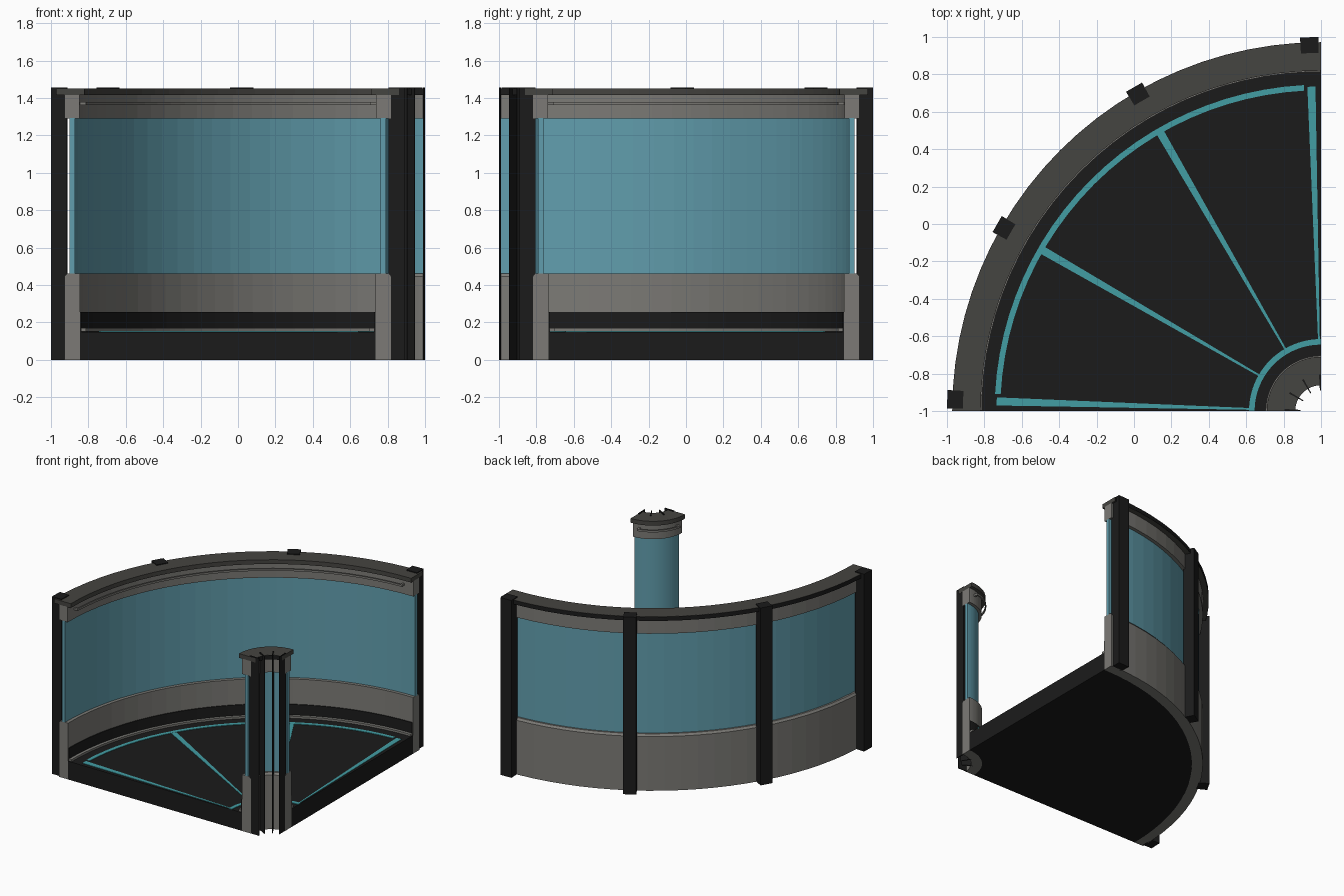
import bpy, bmesh, math

if "Cube" in bpy.data.objects:
    bpy.data.objects.remove(bpy.data.objects["Cube"])

CX, CY = 1.0, -1.0      # pivot corner of the quarter circle
MIRROR = 2.11           # inner wall radius = MIRROR - outer wall radius


def material(name, rgb):
    m = bpy.data.materials.new(name)
    m.diffuse_color = (*rgb, 1)
    m.use_nodes = True
    m.node_tree.nodes["Principled BSDF"].inputs["Base Color"].default_value = m.diffuse_color
    return m


BLACK = material("black", (0.011, 0.011, 0.011))
DARK = material("dark_grey", (0.06, 0.058, 0.052))
GREY = material("warm_grey", (0.2, 0.195, 0.18))
GLASS = material("blue_glass", (0.12, 0.34, 0.42))
TEAL = material("teal", (0.055, 0.34, 0.37))


def sweep(name, profile, mat, a0=90, a1=180, n=24):
    """Sweep a closed (radius, z) profile around the pivot corner."""
    bm = bmesh.new()
    rings = []
    for i in range(n + 1):
        a = math.radians(a0 + (a1 - a0) * i / n)
        rings.append([bm.verts.new((CX + r * math.cos(a), CY + r * math.sin(a), z))
                      for r, z in profile])
    k = len(profile)
    for p, q in zip(rings, rings[1:]):
        for j in range(k):
            bm.faces.new((p[j], p[(j + 1) % k], q[(j + 1) % k], q[j]))
    bm.faces.new(rings[0])
    bm.faces.new(rings[-1])
    bmesh.ops.recalc_face_normals(bm, faces=bm.faces)
    me = bpy.data.meshes.new(name)
    bm.to_mesh(me)
    bm.free()
    me.materials.append(mat)
    ob = bpy.data.objects.new(name, me)
    bpy.context.collection.objects.link(ob)
    return ob


def rect(r0, r1, z0, z1):
    return [(r0, z0), (r1, z0), (r1, z1), (r0, z1)]


def wall(side, flip):
    def part(name, profile, mat, a0=90, a1=180, n=24):
        if flip:
            profile = [(MIRROR - r, z) for r, z in profile]
        sweep(f"{side}_{name}", profile, mat, a0, a1, n)

    # solid base with chamfered sill, window, header and cap
    part("wall_base", [(1.845, 0), (1.928, 0), (1.928, 0.445), (1.915, 0.462),
                       (1.845, 0.462)], GREY)
    part("window", rect(1.872, 1.9, 0.46, 1.292), GLASS)
    part("wall_header", rect(1.848, 1.928, 1.29, 1.416), GREY)
    part("wall_cap", rect(1.82, 1.97, 1.415, 1.45), DARK)
    part("cap_edge_outside", rect(1.969, 1.972, 1.416, 1.449), BLACK)
    # dark skirting and grey curb above the floor
    part("skirting", rect(1.838, 1.85, 0.15, 0.256), BLACK, 90.1, 179.9)
    part("curb", rect(1.814, 1.84, 0.153, 0.17), GREY, 90.1, 179.9)
    # rail with end brackets
    g = 11 if flip else 2.5
    part("rail", rect(1.814, 1.824, 1.362, 1.378), GREY, 90 + g, 180 - g)
    w = 3 if flip else 0.5
    for i, a in enumerate((90 + g, 180 - g - w)):
        part(f"rail_bracket_{i}", rect(1.82, 1.85, 1.362, 1.378), GREY, a, a + w, 1)
    # upright ribs on the outside of the wall
    for i, a in enumerate((91.8, 120, 150, 178.2)):
        part(f"rib_{i}", rect(1.915, 2.0, 0, 1.457), BLACK, a - 1.42, a + 1.42, 1)


wall("outer", False)
wall("inner", True)

# floor slab
sweep("floor", rect(0.264, 1.846, 0, 0.15), BLACK)

# teal floor lines
sweep("floor_line_outer", rect(1.715, 1.745, 0.145, 0.154), TEAL, 93, 177)
sweep("floor_line_inner", rect(0.355, 0.385, 0.145, 0.154), TEAL)
for i, a in enumerate((91.7, 120, 150, 178.3)):
    sweep(f"floor_spoke_{i}", rect(0.38, 1.735, 0.145, 0.1535), TEAL, a - 0.72, a + 0.72, 1)
